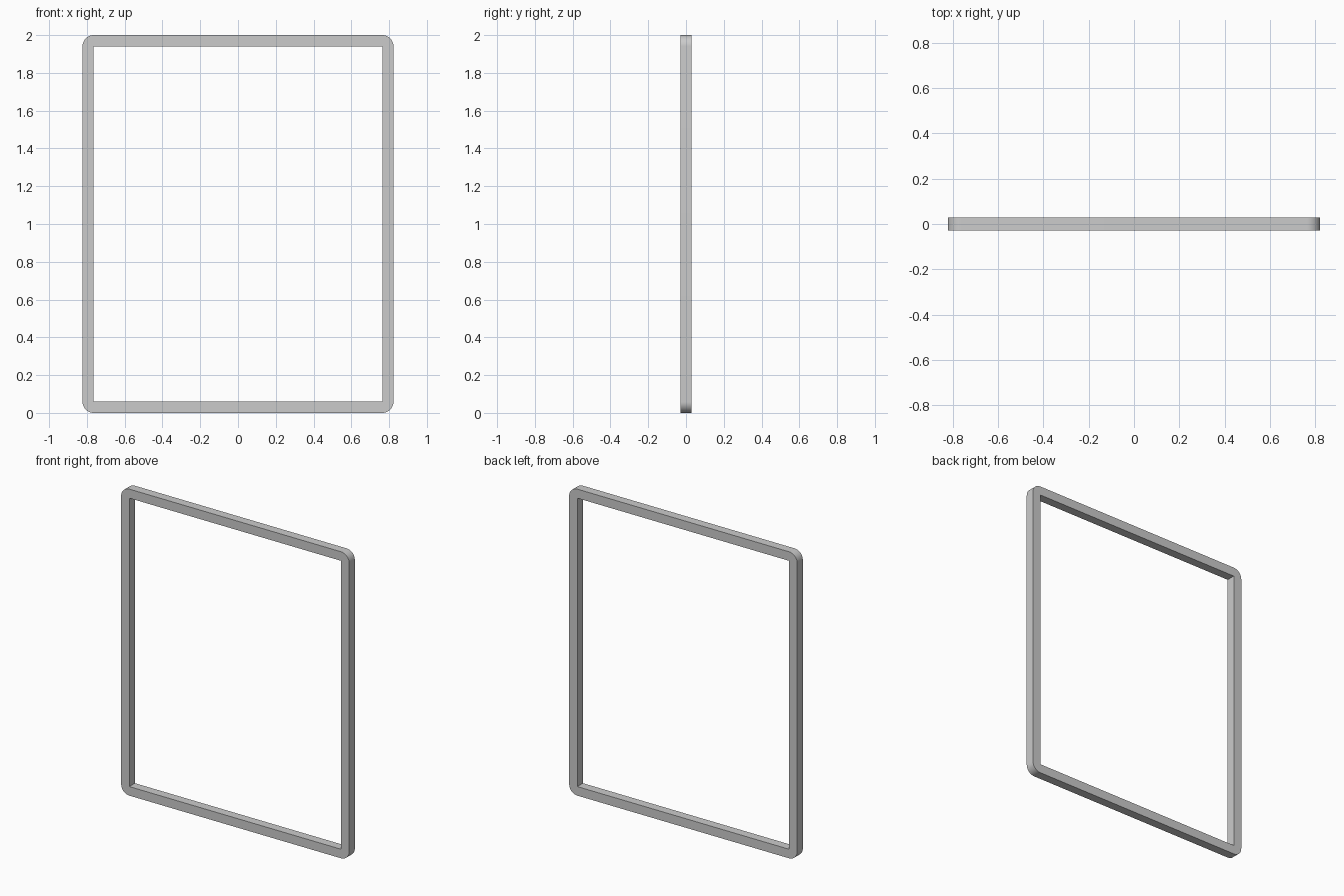
import bpy, bmesh
from math import cos, sin, pi

if "Cube" in bpy.data.objects:
    bpy.data.objects.remove(bpy.data.objects["Cube"])

HALF_W, HEIGHT = 0.823, 2.0   # outer size
BAR, DEPTH = 0.059, 0.058     # bar width and thickness
SEG = 12                      # steps per rounded corner

ix, z0, z1 = HALF_W - BAR, BAR, HEIGHT - BAR
corners = [(ix, z1, 0), (-ix, z1, 1), (-ix, z0, 2), (ix, z0, 3)]

bm = bmesh.new()


def vert(x, y, z):
    return bm.verts.new((x, y, z))


# Sharp inner corners with rounded outer corners, front and back
rings = []
for y in (-DEPTH / 2, DEPTH / 2):
    inner = [vert(x, y, z) for x, z, q in corners]
    arcs = [[vert(x + BAR * cos((q + i / SEG) * pi / 2), y,
                  z + BAR * sin((q + i / SEG) * pi / 2))
             for i in range(SEG + 1)] for x, z, q in corners]
    for k in range(4):
        n = (k + 1) % 4
        bm.faces.new([inner[k]] + arcs[k])                               # corner fan
        bm.faces.new([inner[k], arcs[k][-1], arcs[n][0], inner[n]])      # straight bar
    rings.append((inner, [v for a in arcs for v in a]))

# Inner and outer side walls
for loop in (0, 1):
    a, b = rings[0][loop], rings[1][loop]
    for i in range(len(a)):
        j = (i + 1) % len(a)
        bm.faces.new([a[i], a[j], b[j], b[i]])

bmesh.ops.recalc_face_normals(bm, faces=bm.faces)
mesh = bpy.data.meshes.new("frame")
bm.to_mesh(mesh)
bm.free()
frame = bpy.data.objects.new("frame", mesh)
bpy.context.collection.objects.link(frame)

# Smooth corners, crisp edges
bpy.context.view_layer.objects.active = frame
frame.select_set(True)
bpy.ops.object.shade_smooth_by_angle()
